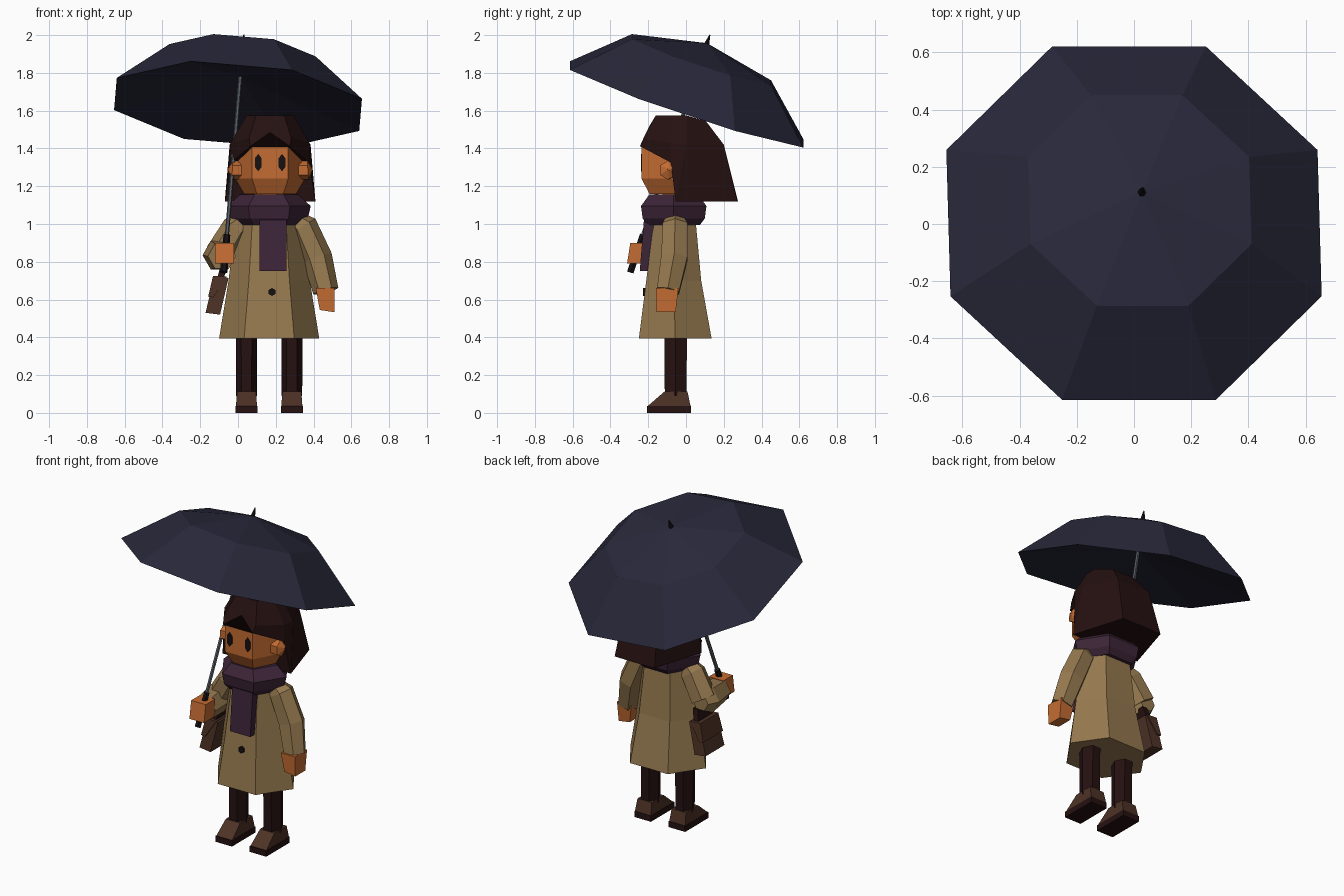
import bpy, bmesh, math
from mathutils import Vector

cube = bpy.data.objects.get("Cube")
if cube:
    bpy.data.objects.remove(cube, do_unlink=True)


def material(name, r, g, b):
    m = bpy.data.materials.new(name)
    m.use_nodes = True
    m.diffuse_color = (r, g, b, 1)
    bsdf = next(n for n in m.node_tree.nodes if n.type == 'BSDF_PRINCIPLED')
    bsdf.inputs["Base Color"].default_value = (r, g, b, 1)
    bsdf.inputs["Roughness"].default_value = 0.9
    return m


NAVY = material("navy cloth", .021, .021, .043)
STEEL = material("grey steel", .10, .11, .13)
BLACK = material("near black", .008, .005, .006)
SKIN = material("orange skin", .55, .15, .032)
DARK = material("dark brown", .019, .0055, .0055)
PURPLE = material("plum wool", .046, .018, .039)
TAN = material("tan coat", .30, .19, .078)
LEATHER = material("brown leather", .075, .032, .019)

CX, CY = .165, -.055          # body axis


def finish(name, bm, *mats):
    bmesh.ops.recalc_face_normals(bm, faces=bm.faces)
    mesh = bpy.data.meshes.new(name)
    bm.to_mesh(mesh)
    bm.free()
    for m in mats:
        mesh.materials.append(m)
    ob = bpy.data.objects.new(name, mesh)
    bpy.context.collection.objects.link(ob)
    return ob


def loft(name, rings, *mats):
    """Skin closed rings of points and cap both ends."""
    bm = bmesh.new()
    rows = [[bm.verts.new(p) for p in r] for r in rings]
    for a, b in zip(rows, rows[1:]):
        for i in range(len(a)):
            j = (i + 1) % len(a)
            bm.faces.new((a[i], a[j], b[j], b[i]))
    bm.faces.new(rows[0])
    bm.faces.new(rows[-1])
    return finish(name, bm, *mats)


def ring(x, y, z, rx, ry, n=6, turn=0):
    angles = [turn + math.tau * i / n for i in range(n)]
    return [(x + rx * math.cos(a), y + ry * math.sin(a), z) for a in angles]


def rect(x0, x1, y0, y1, z, lift=0):
    return [(x0, y0, z), (x1, y0, z + lift), (x1, y1, z + lift), (x0, y1, z)]


def tube(name, path, radii, mat, n=6, turn=0):
    """Loft of polygons set square to a path."""
    pts = [Vector(p) for p in path]
    rings = []
    for i, p in enumerate(pts):
        d = (pts[min(i + 1, len(pts) - 1)] - pts[max(i - 1, 0)]).normalized()
        u = d.cross(Vector((0, 1, 0) if abs(d.y) < .7 else (1, 0, 0))).normalized()
        v = d.cross(u)
        angles = [turn + math.tau * k / n for k in range(n)]
        rings.append([p + radii[i] * (u * math.cos(a) + v * math.sin(a)) for a in angles])
    return loft(name, rings, mat)


# Umbrella: everything follows one tilted axis
AXIS = Vector((.085, .335, 1)).normalized()
RIM = Vector((0, .003, 1.633))
SIDE = Vector((1, 0, -.085)).normalized()
BACK = AXIS.cross(SIDE)


def along(h):
    return RIM + AXIS * h


def octagon(bm, h, r):
    angles = [math.pi / 8 + math.tau * i / 8 for i in range(8)]
    return [bm.verts.new(along(h) + r * (SIDE * math.cos(a) + BACK * math.sin(a))) for a in angles]


bm = bmesh.new()
rim, shoulder = octagon(bm, 0, .705), octagon(bm, .25, .42)
crown, hollow = bm.verts.new(along(.343)), bm.verts.new(along(.155))
for i in range(8):
    j = (i + 1) % 8
    bm.faces.new((rim[i], rim[j], shoulder[j], shoulder[i]))
    bm.faces.new((shoulder[i], shoulder[j], crown))
    bm.faces.new((rim[j], rim[i], hollow))
finish("umbrella_canopy", bm, NAVY)
tube("umbrella_spike", [along(.335), along(.39)], [.016, .003], BLACK)
tube("umbrella_shaft", [along(-.85), along(.16)], [.011, .011], STEEL)
tube("umbrella_handle", [along(-.94), along(-.73)], [.02, .018], BLACK)

# Coat with a flared hem, and its button
loft("coat", [ring(CX, -.057, .395, .265, .222), ring(CX, -.065, .70, .215, .168),
              ring(CX, -.06, 1.0, .18, .13), ring(CX, -.06, 1.06, .14, .11)], TAN)
tube("coat_button", [(.18, -.20, .64), (.18, -.228, .64)], [.021, .021], BLACK)

# Scarf collar and hanging end
loft("scarf_collar", [ring(CX, -.065, .995, .17, .16), ring(CX, -.065, 1.03, .205, .19),
                      ring(CX, -.065, 1.095, .22, .20), ring(CX, -.065, 1.155, .155, .15)], PURPLE)
loft("scarf_end", [rect(.115, .258, -.245, -.19, .75),
                   rect(.115, .258, -.222, -.16, 1.03)], PURPLE)

# Neck, head, ears and eyes
loft("neck", [ring(CX, CY, 1.08, .08, .08), ring(CX, CY, 1.18, .08, .08)], SKIN)
loft("head", [ring(CX + .005, CY, 1.16, .14, .16), ring(CX + .005, CY, 1.24, .192, .208),
              ring(CX + .005, CY, 1.41, .192, .208), ring(CX + .005, CY, 1.51, .13, .13)], SKIN)
for s, side in ((1, "left"), (-1, "right")):
    hx = CX + .005
    tube(side + "_ear", [(hx + s * .15, -.09, 1.285), (hx + s * .20, -.095, 1.285),
                         (hx + s * .222, -.09, 1.29)], [.05, .05, .008], SKIN)
    eye = [(hx + s * .063 + .021 * math.sin(a), 0, 1.325 + .046 * math.cos(a))
           for a in (math.tau * i / 6 for i in range(6))]
    loft(side + "_eye", [[(x, y, z) for x, _, z in eye] for y in (-.232, -.239)], BLACK)

# Hair: half outline rows from front parting to back, mirrored
hem = [(0, -.208, 1.485), (.105, -.244, 1.412), (.207, -.08, 1.325),
       (.24, -.055, 1.12), (.14, .272, 1.12), (0, .275, 1.12)]
middle = [(0, -.19, 1.525), (.112, -.225, 1.455), (.208, -.08, 1.43),
          (.214, .0, 1.42), (.115, .2, 1.42), (0, .2, 1.42)]
top = [(0, -.16, 1.575), (.075, -.16, 1.575), (.125, -.07, 1.575),
       (.125, .0, 1.575), (.075, .105, 1.545), (0, .105, 1.545)]
bm = bmesh.new()
rows = []
for half in (hem, middle, top):
    loop = half + [(-x, y, z) for x, y, z in half[-2:0:-1]]
    rows.append([bm.verts.new((CX + .005 + x, y, z)) for x, y, z in loop])
for a, b in zip(rows, rows[1:]):
    for i in range(10):
        j = (i + 1) % 10
        bm.faces.new((a[i], a[j], b[j], b[i]))
bm.faces.new(rows[2])
low = rows[0]
bm.faces.new(low[3:8])                            # underside
bm.faces.new((low[2], low[3], low[7], low[8]))    # front edge of the curtain
bm.faces.new((low[0], low[1], low[2], low[8], low[9]))
finish("hair", bm, DARK)

# Legs and shoes
for x, side in ((.285, "left"), (.045, "right")):
    loft(side + "_leg", [ring(x, -.055, .09, .055, .066), ring(x, -.055, .45, .056, .07)], DARK)
    loft(side + "_sole", [rect(x - .058, x + .058, -.207, .027, 0),
                          rect(x - .058, x + .058, -.207, .027, .037)], DARK)
    loft(side + "_shoe", [rect(x - .056, x + .056, -.203, .024, .036),
                          rect(x - .05, x + .05, -.115, .008, .112)], LEATHER)

# Hanging left arm
tube("left_sleeve", [(.30, -.06, 1.025), (.345, -.058, .99), (.42, -.062, .82), (.465, -.095, .645)],
     [.05, .075, .08, .068], TAN)
loft("left_hand", [rect(.433, .51, -.155, -.055, .545, -.012),
                   rect(.412, .512, -.16, -.04, .66)], SKIN)

# Bent right arm gripping the handle
tube("right_upper_sleeve", [(.04, -.06, 1.025), (-.01, -.058, .98), (-.095, -.045, .84)],
     [.05, .075, .08], TAN)
tube("right_forearm_sleeve", [(-.10, .0, .835), (-.10, -.06, .835), (-.085, -.215, .83)],
     [.055, .088, .075], TAN, 6, math.pi / 6)
loft("right_hand", [rect(-.122, -.02, -.312, -.21, .79),
                    rect(-.122, -.02, -.295, -.20, .90)], SKIN)

# Shoulder bag leaning on the coat, with its flap and strap
loft("bag", [rect(-.172, -.095, -.14, .05, .53, -.01),
             rect(-.125, -.05, -.13, .04, .72, -.005)], LEATHER)
loft("bag_flap", [rect(-.158, -.13, -.145, .055, .615, -.004),
                  rect(-.132, -.06, -.135, .045, .726, -.004)], LEATHER)
loft("bag_strap", [rect(-.11, -.075, -.12, .03, .71),
                   rect(-.09, -.055, -.10, .01, .79)], DARK)
